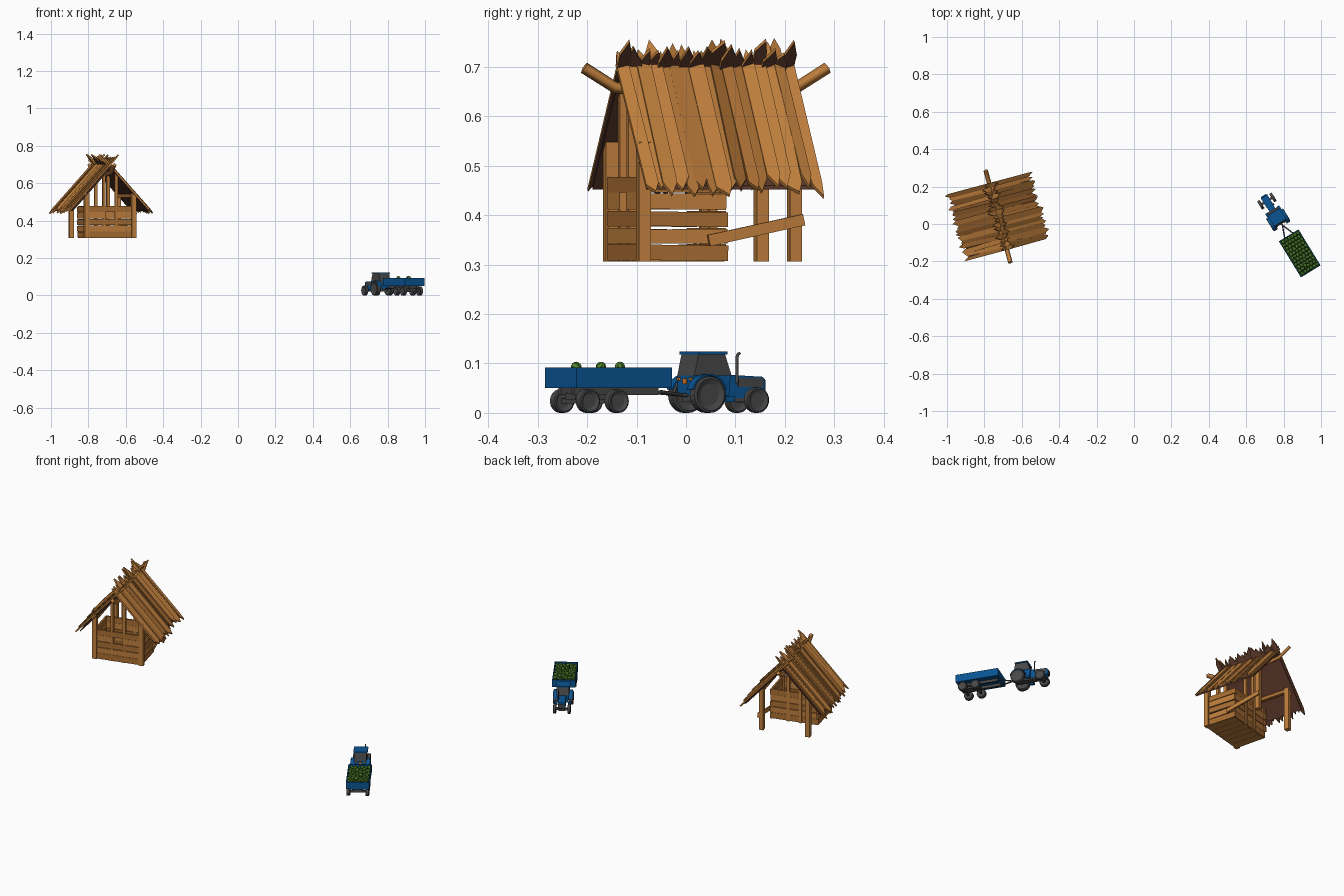
import bpy, bmesh, math, random
from mathutils import Matrix, Vector

if "Cube" in bpy.data.objects:
    bpy.data.objects.remove(bpy.data.objects["Cube"])
random.seed(4)
R = random.uniform

def material(name, r, g, b):
    lin = lambda c: ((c / 255 + 0.055) / 1.055) ** 2.4 if c > 10 else c / 255 / 12.92
    m = bpy.data.materials.new(name)
    m.diffuse_color = (lin(r), lin(g), lin(b), 1)
    m.use_nodes = True
    m.node_tree.nodes["Principled BSDF"].inputs["Base Color"].default_value = m.diffuse_color
    return m

WOOD = material("warm wood", 190, 126, 60)
BROWN = material("aged wood", 168, 109, 50)
DARK = material("dark underside", 92, 57, 43)
BLUE = material("blue paint", 9, 84, 146)
GREY = material("rubber grey", 72, 72, 72)
GREEN = material("melon green", 92, 132, 42)
STRIPE = material("melon stripe", 34, 78, 28)
ORANGE = material("signal orange", 225, 125, 25)

def place(x, y, z, deg):
    return Matrix.Translation((x, y, z)) @ Matrix.Rotation(math.radians(deg), 4, 'Z')

HUT = place(-0.727, 0.04, 0, 15)
TRACTOR = place(0.772, 0.022, 0, 121.5)      # local x forward, origin under rear axle
TRAILER = place(0.886, -0.157, 0, 121.5)

def finish(bm, name, mats, M, smooth=False):
    bmesh.ops.recalc_face_normals(bm, faces=bm.faces)
    me = bpy.data.meshes.new(name)
    bm.to_mesh(me)
    bm.free()
    for m in mats:
        me.materials.append(m)
    if smooth:
        me.polygons.foreach_set("use_smooth", [True] * len(me.polygons))
    ob = bpy.data.objects.new(name, me)
    ob.matrix_world = M
    bpy.context.collection.objects.link(ob)
    return ob

def box(name, lo, hi, mat, M, tilt=0):
    bm = bmesh.new()
    lo, hi = Vector(lo), Vector(hi)
    bmesh.ops.create_cube(bm, size=1)
    T = Matrix.Translation((lo + hi) / 2) @ Matrix.Rotation(tilt, 4, 'X') @ Matrix.Diagonal((*(hi - lo), 1))
    bmesh.ops.transform(bm, matrix=T, verts=bm.verts)
    return finish(bm, name, [mat], M)

def prism(name, pts, y0, y1, mat, M):
    """Side profile in x,z extruded across y."""
    bm = bmesh.new()
    f = bm.faces.new([bm.verts.new((x, y0, z)) for x, z in pts])
    g = bmesh.ops.extrude_face_region(bm, geom=[f])["geom"]
    bmesh.ops.translate(bm, vec=(0, y1 - y0, 0), verts=[v for v in g if isinstance(v, bmesh.types.BMVert)])
    return finish(bm, name, [mat], M)

def tube(name, pts, r, mat, M, res=2):
    cu = bpy.data.curves.new(name, 'CURVE')
    cu.dimensions, cu.bevel_depth, cu.bevel_resolution, cu.use_fill_caps = '3D', r, res, True
    sp = cu.splines.new('POLY')
    sp.points.add(len(pts) - 1)
    for p, q in zip(sp.points, pts):
        p.co = (*q, 1)
    cu.materials.append(mat)
    ob = bpy.data.objects.new(name, cu)
    ob.matrix_world = M
    bpy.context.collection.objects.link(ob)

def wheel(name, x, y, r, w, M):
    bm = bmesh.new()
    bmesh.ops.create_cone(bm, cap_ends=True, segments=24, radius1=r, radius2=r, depth=w,
                          matrix=Matrix.Translation((x, y, r)) @ Matrix.Rotation(math.pi / 2, 4, 'X'))
    caps = [f for f in bm.faces if len(f.verts) > 4]
    bmesh.ops.inset_individual(bm, faces=caps, thickness=r * 0.12, depth=w * 0.1)
    bmesh.ops.inset_individual(bm, faces=caps, thickness=r * 0.3, depth=-w * 0.25)
    finish(bm, name, [GREY], M)

# ---------- hut: roof of pointed boards that cross at the ridge ----------
A, APEX, HALF = math.radians(47.5), 0.70, 0.185
N = 17
for side, label in ((1, "right"), (-1, "left")):
    bm = bmesh.new()
    pitch = 2 * HALF / N
    for i in range(N):
        v = -HALF + (i + 0.5) * pitch
        hw, lift, th = pitch * R(0.5, 0.75), R(0, 0.008), 0.008
        e, t = R(0.325, 0.352), -R(0.045, 0.08)
        ke, kt, roll, skew = R(0.02, 0.04), R(0.025, 0.045), R(-0.35, 0.35), R(-0.006, 0.006)
        outline = [(e, R(-.5, .5)), (e - ke, 1), (t + kt, 1), (t, R(-.5, .5)), (t + kt, -1), (e - ke, -1)]
        rings = []
        for h in (0, th):
            ring = []
            for d, k in outline:
                n = lift + h + k * hw * math.sin(roll)
                y = max(-HALF, min(HALF, v + k * hw + skew * d / 0.3))
                ring.append(bm.verts.new((side * (d * math.cos(A) + n * math.sin(A)), y,
                                          APEX - 0.01 - d * math.sin(A) + n * math.cos(A))))
            rings.append(ring)
        bm.faces.new(rings[0]).material_index = 2
        mi = 1 if random.random() < 0.3 else 0
        bm.faces.new(rings[1]).material_index = mi
        for j in range(6):
            k = (j + 1) % 6
            bm.faces.new((rings[0][j], rings[0][k], rings[1][k], rings[1][j])).material_index = mi
    finish(bm, "roof_boards_" + label, [WOOD, BROWN, DARK], HUT)
    # dark lining closing the underside
    c, s = math.cos(A), math.sin(A)
    prism("roof_lining_" + label, [(side * d * c, APEX - off - d * s) for d, off in
          ((0, .012), (.31, .012), (.31, .02), (0, .02))], -HALF + .004, HALF - .004, DARK, HUT)

# ridge pole with upturned ends
tube("ridge_pole", [(0, -.255, .698), (0, -.19, .658), (0, -.1, .648), (0, .1, .648),
                    (0, .19, .658), (0, .255, .698)], 0.012, WOOD, HUT, 0)

# posts, top beams and studs
FRONT, BACK, PORCH, W, FLOOR = -0.165, 0.005, 0.151, 0.13, 0.306
P = 0.0125
for s, label in ((1, "right"), (-1, "left")):
    for v, where in ((FRONT, "front"), (PORCH, "porch")):
        box(f"{where}_post_{label}", (s * W - P, v - P, FLOOR), (s * W + P, v + P, .548), WOOD, HUT)
    for v, where in ((FRONT, "front"), (BACK, "back")):
        box(f"{where}_stud_{label}", (s * .034 - .008, v - .008, FLOOR), (s * .034 + .008, v + .008, .65), WOOD, HUT)
    box("top_beam_" + label, (s * W - .009, FRONT - .01, .525), (s * W + .009, PORCH + .01, .543), BROWN, HUT)

# plank walls, the front one with a window
ROWS, PITCH = 5, 0.0345
for r in range(ROWS):
    z0 = FLOOR + .002 + r * PITCH
    z1 = z0 + R(.028, .032)
    for s, label in ((1, "right"), (-1, "left")):
        box(f"side_plank_{label}_{r}", (s * W - .005, FRONT, z0), (s * W + .005, BACK + R(0, .012), z1),
            WOOD if r % 2 else BROWN, HUT, R(-.015, .015))
    for v, where in ((FRONT, "front"), (BACK, "back")):
        spans = [(-W, -.026), (.026, W)] if where == "front" and r == 3 else [(-W, W)]
        for a, b in spans:
            box(f"{where}_plank_{r}", (a, v - .009, z0), (b, v + .003, z1 + .002), WOOD if r % 2 else BROWN, HUT)
for i in range(6):
    u = -W + i * 2 * W / 6
    box(f"floor_plank_{i}", (u + .001, FRONT, FLOOR), (u + 2 * W / 6 - .001, BACK, FLOOR + .008), WOOD, HUT)
# sloping porch rail
box("porch_rail", (W + .011, -.035, .358), (W + .02, .168, .381), WOOD, HUT, math.radians(12))

# ---------- tractor ----------
for s, label in ((1, "left"), (-1, "right")):
    wheel("rear_wheel_" + label, 0, s * .042, .037, .019, TRACTOR)
    wheel("front_wheel_" + label, .118, s * .038, .026, .013, TRACTOR)
    arc = [(.042 * math.cos(a), .037 + .042 * math.sin(a)) for a in [math.radians(15 + 15 * i) for i in range(11)]]
    arc += [(x * .92, .037 + (z - .037) * .92) for x, z in reversed(arc)]
    prism("fender_" + label, arc, s * .028, s * .05, BLUE, TRACTOR)
    box("hood_vent_" + label, (.085, s * .018 - .002, .052), (.146, s * .018 + .002, .071), GREY, TRACTOR)
    box("step_" + label, (.042, s * .036 - .008, .022), (.064, s * .036 + .008, .034), BLUE, TRACTOR)
    box("rear_lamp_" + label, (-.031, s * .024 - .004, .066), (-.027, s * .024 + .004, .072), ORANGE, TRACTOR)
prism("hood", [(.045, .03), (.135, .03), (.15, .042), (.151, .068), (.145, .073), (.045, .078)],
      -.018, .018, BLUE, TRACTOR)
box("grille", (.148, -.015, .042), (.153, .015, .067), GREY, TRACTOR)
box("chassis", (-.025, -.016, .022), (.14, .016, .04), GREY, TRACTOR)
for x, w, r in ((0, .04, .037), (.118, .036, .026)):
    box("axle", (x - .006, -w, r - .006), (x + .006, w, r + .006), GREY, TRACTOR)
prism("cab_base", [(-.027, .035), (.058, .035), (.062, .076), (-.027, .076)], -.03, .03, BLUE, TRACTOR)
prism("cab_glass", [(-.026, .076), (.062, .076), (.046, .12), (-.016, .12)], -.033, .033, GREY, TRACTOR)
box("cab_roof", (-.018, -.0375, .118), (.05, .0375, .124), BLUE, TRACTOR)
box("rear_sign", (-.03, -.006, .058), (-.027, .006, .07), ORANGE, TRACTOR)
tube("exhaust", [(.082, -.021, .06), (.082, -.021, .112), (.084, -.021, .118), (.089, -.021, .121)],
     .0032, GREY, TRACTOR)

# ---------- trailer ----------
L, B, Z0, Z1, T = .113, .0615, .05, .092, .004
box("trailer_floor", (-L, -B, Z0), (L, B, Z0 + .006), BLUE, TRAILER)
for s, label in ((1, "left"), (-1, "right")):
    box("trailer_side_" + label, (-L, s * (B - T / 2) - T / 2, Z0), (L, s * (B - T / 2) + T / 2, Z1), BLUE, TRAILER)
    box("trailer_end_" + label, (s * (L - T / 2) - T / 2, -B, Z0), (s * (L - T / 2) + T / 2, B, Z1), BLUE, TRAILER)
    box("frame_rail_" + label, (-.1, s * .025 - .005, .036), (.1, s * .025 + .005, .05), GREY, TRAILER)
    tube("drawbar_" + label, [(.105, s * .028, .043), (.178, 0, .036)], .0035, GREY, TRAILER)
    for x, where in ((-.079, "rear"), (-.011, "front")):
        wheel(f"trailer_{where}_wheel_{label}", x, s * .05, .024, .016, TRAILER)
tube("hitch_bar", [(.172, 0, .036), (.2, 0, .036)], .004, GREY, TRAILER)
for x in (-.079, -.011):
    box("trailer_axle", (x - .005, -.05, .019), (x + .005, .05, .029), GREY, TRAILER)
box("axle_mount", (-.09, -.02, .026), (0, .02, .04), GREY, TRAILER)

# striped melons: a packed layer and three on top
bm = bmesh.new()
spots = [(-.098 + .0196 * i, -.046 + .0184 * j + (.003 if i % 2 else -.003), R(.073, .081))
         for i in range(11) for j in range(6)]
spots += [(-.07, .01, .093), (-.025, -.012, .093), (.035, .012, .093)]
for x, y, z in spots:
    rot = Matrix.Rotation(R(0, 6.3), 4, 'Z') @ Matrix.Rotation(R(.3, 1.5), 4, 'X')
    n = len(bm.faces)
    bmesh.ops.create_uvsphere(bm, u_segments=12, v_segments=8, radius=.0105,
                              matrix=Matrix.Translation((x, y, z)) @ rot)
    bm.faces.ensure_lookup_table()
    inv = rot.inverted()
    for f in bm.faces[n:]:
        p = inv @ (f.calc_center_median() - Vector((x, y, z)))
        f.material_index = int((math.atan2(p.y, p.x) + math.pi) / (math.pi / 6)) % 2
finish(bm, "melons", [GREEN, STRIPE], TRAILER, True)
# dark bed under the melons
box("melon_bed", (-L + T, -B + T, Z0 + .006), (L - T, B - T, .07), STRIPE, TRAILER)
